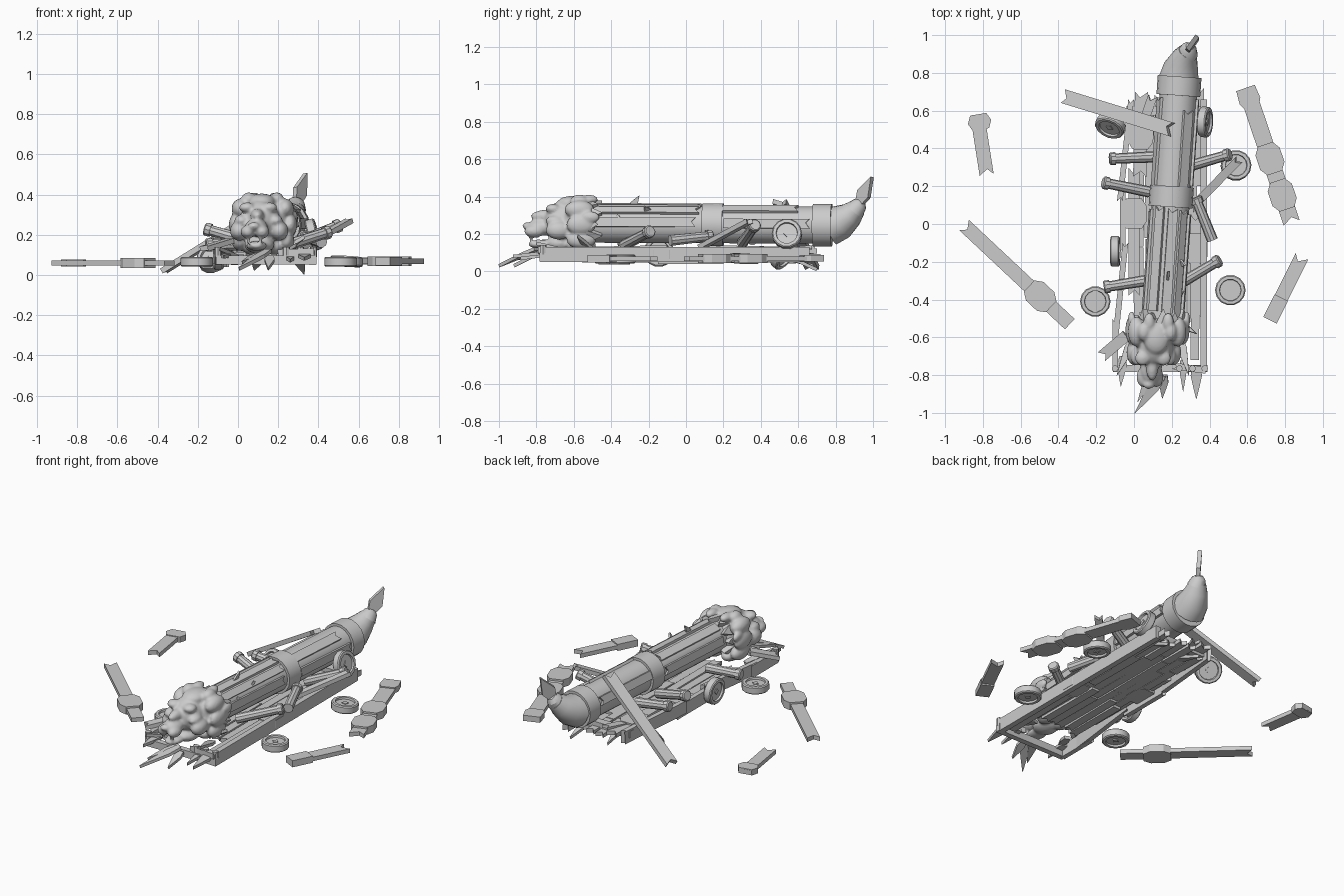
import bpy, bmesh, math, random
from mathutils import Vector as V, Matrix

if "Cube" in bpy.data.objects:
    bpy.data.objects.remove(bpy.data.objects["Cube"])
random.seed(4)
UP = V((0, 0, 1))


def finish(name, bm, smooth=False):
    bmesh.ops.recalc_face_normals(bm, faces=bm.faces)
    me = bpy.data.meshes.new(name)
    bm.to_mesh(me)
    bm.free()
    ob = bpy.data.objects.new(name, me)
    bpy.context.collection.objects.link(ob)
    if smooth:
        bpy.ops.object.select_all(action='DESELECT')
        ob.select_set(True)
        bpy.context.view_layer.objects.active = ob
        bpy.ops.object.shade_smooth_by_angle(angle=math.radians(32))
    return ob


def board(name, p, q, w, th, st=((0, 1), (1, 1)), notch=(0, 0), up=UP):
    """Plank from p to q; st = (fraction, width factor) stations, notch = V cut depth at each end."""
    p, q = V(p), V(q)
    d = q - p
    side = V(up).cross(d).normalized()
    n = d.cross(side).normalized()
    pts = [(t, s * w / 2) for t, s in st] + [(t, -s * w / 2) for t, s in reversed(st)]
    if notch[1]:
        pts.insert(len(st), (1 - notch[1] / d.length, w * .1))
    if notch[0]:
        pts.append((notch[0] / d.length, -w * .08))
    bm = bmesh.new()
    low, high = [[bm.verts.new(p + d * t + side * s + n * (k * th / 2)) for t, s in pts] for k in (-1, 1)]
    bm.faces.new(low)
    bm.faces.new(high)
    for i in range(len(pts)):
        j = (i + 1) % len(pts)
        bm.faces.new((low[i], low[j], high[j], high[i]))
    return finish(name, bm)


def shard(name, p, q, w, th=.015, up=UP):
    return board(name, p, q, w, th, ((0, .7), (.3, 1), (.65, .55), (1, .04)), up=up)


def tube(name, rings, n=16, smooth=True):
    """Skin circles given as (centre, radius); ring planes follow the path."""
    bm = bmesh.new()
    cs = [V(c) for c, r in rings]
    loops = []
    for i, (c, r) in enumerate(rings):
        d = cs[min(i + 1, len(cs) - 1)] - cs[max(i - 1, 0)]
        if d.length < 1e-6:
            d = cs[-1] - cs[0]
        m = d.to_track_quat('Z', 'Y').to_matrix()
        loops.append([bm.verts.new(cs[i] + m @ V((r * math.cos(a), r * math.sin(a), 0)))
                      for a in [2 * math.pi * k / n for k in range(n)]])
    for a, b in zip(loops, loops[1:]):
        for k in range(n):
            bm.faces.new((a[k], a[(k + 1) % n], b[(k + 1) % n], b[k]))
    bm.faces.new(loops[0])
    bm.faces.new(loops[-1])
    return finish(name, bm, smooth)


def lathe(name, p, axis, prof, n=16, smooth=True):
    """Straight turned part: prof = (distance along axis, radius)."""
    a = V(axis).normalized()
    bm = bmesh.new()
    m = a.to_track_quat('Z', 'Y').to_matrix()
    loops = [[bm.verts.new(V(p) + m @ V((r * math.cos(2 * math.pi * k / n), r * math.sin(2 * math.pi * k / n), h)))
              for k in range(n)] for h, r in prof]
    for x, y in zip(loops, loops[1:]):
        for k in range(n):
            bm.faces.new((x[k], x[(k + 1) % n], y[(k + 1) % n], y[k]))
    bm.faces.new(loops[0])
    bm.faces.new(loops[-1])
    return finish(name, bm, smooth)


def on_log(y, ang, r):
    return V((.187 + .07 * y + r * math.sin(ang), y, .25 - .004 * y + r * math.cos(ang)))


# ram log with metal bands
axis = on_log(1, 0, 0) - on_log(0, 0, 0)
lathe('ram_log', on_log(-.55, 0, 0), axis, [(0, .1), (1.32, .1)], 18)
for i, (a, b) in enumerate([(.09, .2), (.68, .78)]):
    lathe(f'log_band_{i}', on_log(a, 0, 0), axis, [(0, .102), (0, .116), (b - a, .116), (b - a, .102)], 18)
for i, (a, b, ang, w) in enumerate([(-.48, .08, .15, .05), (-.5, .07, .75, .045), (-.46, .09, -.55, .05),
                                    (.1, .6, .6, .055), (.2, .66, 1.5, .05), (-.48, .05, 1.45, .05),
                                    (.2, .67, -1.2, .05), (-.45, .08, -1.4, .05)]):
    up = V((math.sin(ang), 0, math.cos(ang)))
    board(f'log_strip_{i}', on_log(a, ang, .1), on_log(b, ang, .1), w, .022, notch=(.0, .02), up=up)
shard('log_splinter_1', on_log(-.29, .1, .09), on_log(-.25, .1, .155), .04, .012, (1, 0, 0))
shard('log_splinter_2', on_log(-.2, .8, .09), on_log(-.22, .8, .14), .04, .012, (1, 0, 0))

# upturned tail and blade
tube('tail_cone', [((.238, .77, .243), .105), ((.25, .83, .265), .093), ((.268, .88, .303), .07),
                   ((.285, .915, .34), .05)], 16)
tube('tail_collar', [((.283, .9, .325), .056), ((.29, .93, .36), .042), ((.295, .94, .375), .022)], 12)
board('tail_blade', (.29, .92, .35), (.335, .995, .505), .085, .025,
      ((0, .4), (.42, 1), (1, .04)), up=(.75, -.6, .1))

# beast head: overlapping lumps fused by a remesh
bm = bmesh.new()
lumps = [(0, -.58, .26, .125, .11, .13), (0, -.66, .27, .1, .1, .105), (0, -.77, .235, .058, .085, .045),
         (0, -.76, .145, .052, .085, .025), (0, -.85, .243, .03, .024, .02), (0, -.74, .295, .035, .09, .035),
         (0, -.6, .365, .07, .09, .04), (0, -.67, .15, .075, .08, .045)]
paired = [(.055, -.71, .335, .04, .04, .026), (.07, -.57, .375, .036, .05, .036), (.035, -.81, .215, .036, .055, .034),
          (.1, -.68, .22, .045, .07, .05), (.11, -.57, .33, .045, .08, .05), (.135, -.56, .25, .035, .08, .055),
          (.115, -.56, .17, .04, .08, .05), (.055, -.56, .14, .05, .08, .04), (.145, -.51, .29, .02, .05, .03),
          (.085, -.7, .27, .035, .05, .03), (.03, -.83, .176, .009, .009, .025), (.05, -.52, .385, .03, .05, .025)]
for x, y, z, rx, ry, rz in lumps + paired + [(-a[0],) + a[1:] for a in paired]:
    m = Matrix.Translation((x + .118 + (y + .6) * .16, y, z)) @ Matrix.Diagonal((rx, ry, rz, 1))
    bmesh.ops.create_icosphere(bm, subdivisions=3, radius=1, matrix=m)
head = finish('beast_head', bm)
rm = head.modifiers.new('fuse', 'REMESH')
rm.mode, rm.voxel_size, rm.use_smooth_shade = 'VOXEL', .009, True
sm = head.modifiers.new('soften', 'SMOOTH')
sm.iterations, sm.factor = 3, .5
for i in range(9):
    a = math.radians(-120 + i * 30)
    shard(f'mane_tip_{i}', on_log(-.56, a, .12), on_log(-.45 - .02 * (i % 2), a, .112), .07, .03,
          (math.sin(a), 0, math.cos(a)))

# cart frame
board('right_rail', (.37, -.78, .09), (.37, .66, .09), .035, .08, notch=(0, 0))
board('right_rail_cap', (.322, -.72, .085), (.325, -.2, .085), .045, .05)
board('right_rail_rear', (.345, .2, .075), (.35, .72, .075), .04, .035, notch=(0, .03))
for i, (p, q) in enumerate([((-.1, -.77, .09), (-.1, -.5, .09)), ((-.1, -.62, .09), (-.045, -.1, .1)),
                            ((-.075, .12, .1), (-.015, .66, .09)), ((-.06, -.15, .08), (-.06, .2, .08))]):
    board(f'left_rail_{i}', p, q, .03, .08, notch=(.02, .02))
board('front_crossbeam', (-.11, -.765, .075), (.39, -.765, .075), .035, .045)
board('front_crossbeam_chip', (.2, -.75, .11), (.38, -.775, .115), .035, .035, notch=(.03, 0))
board('rear_crossbeam', (-.04, .6, .1), (.37, .6, .1), .05, .04)
for x in (-.1, .24, .31, .375):
    lathe('frame_bolt', (x, -.765, .09), (0, 0, 1), [(0, .018), (.05, .018)], 8)

# staggered floor planks
for r in range(6):
    x = .025 + r * .057
    cuts = [-.56 + .1 * random.random(), -.15 + .25 * random.random(), .3 + .2 * random.random(),
            .6 + .1 * random.random()]
    for k in range(3):
        z = .068 + .014 * random.random()
        board('floor_plank', (x, cuts[k] + .006, z), (x + random.uniform(-.006, .006), cuts[k + 1], z),
              .052, .024, notch=(.02 * (k == 0), .025 * (k == 2)))

# wheels: (position, axle direction)
tire = [(-.012, .02), (-.012, .056), (-.024, .058), (-.024, .075), (-.018, .081), (.018, .081),
        (.024, .075), (.024, .058), (.012, .056), (.012, .02)]
for i, (p, a) in enumerate([((.375, .54, .2), (.96, -.05, .28)), ((.54, .31, .068), (.06, .05, 1)),
                            ((.51, -.35, .066), (0, 0, 1)), ((-.205, -.41, .066), (0, 0, 1)),
                            ((-.125, .52, .085), (-.35, -.75, .6)), ((-.1, -.145, .105), (1, 0, .05))]):
    lathe(f'wheel_{i}', p, a, tire, 14)
    lathe(f'wheel_hub_{i}', p, a, [(-.017, .02), (.017, .02)], 4, False)

# carrying pegs with end collars
for i, (p, q) in enumerate([((-.13, .345, .2), (.1, .355, .17)), ((-.165, .22, .23), (.08, .17, .16)),
                            ((.51, .37, .25), (.27, .3, .15)), ((.325, .14, .19), (.415, -.085, .165)),
                            ((.455, -.19, .215), (.22, -.33, .14)), ((-.16, -.335, .15), (.06, -.3, .15))]):
    d = V(q) - V(p)
    L = d.length
    lathe(f'peg_{i}', p, d, [(0, .028), (.006, .034), (.032, .034), (.032, .027), (L, .03)], 10)


# loose posts with thick octagonal knobs
def post(name, p, q, w, knobs=(), th=.026, notch=(.03, .03), kw=.135, kl=.16):
    board(name, p, q, w, th, notch=notch)
    p, q = V(p), V(q)
    d = q - p
    for t in knobs:
        h = d.normalized() * kl / 2
        board(name + '_knob', p + d * t - h, p + d * t + h, kw, th + .022,
              ((0, .6), (.25, 1), (.75, 1), (1, .6)))


post('loose_post_left', (-.9, -.005, .06), (-.34, -.53, .06), .075, (.72,), notch=(.03, 0))
post('loose_post_right', (.595, .715, .068), (.835, .005, .068), .09, (.52, .79))
board('loose_post_right_top', (.59, .72, .07), (.625, .62, .07), .115, .036, ((0, .9), (.7, 1), (1, .7)))
post('loose_board_left', (-.83, .58, .06), (-.78, .26, .06), .075, notch=(0, .03))
board('loose_board_left_end', (-.825, .58, .06), (-.81, .5, .06), .125, .036, ((0, .7), (.5, 1), (1, .7)))
post('loose_board_right', (.725, -.5, .068), (.89, -.17, .068), .075, notch=(0, .035))
board('loose_board_right_end', (.72, -.51, .068), (.78, -.39, .068), .08, .042)
post('fallen_post_left', (.0, -.38, .09), (0, .3, .09), .06, (.64,))
post('fallen_post_right', (.33, -.5, .09), (.33, .05, .09), .06, (.67,), kw=.12)
post('fallen_post_rear', (.03, .25, .11), (.04, .7, .11), .07, (.5,))

# leaning planks
board('leaning_plank_rear', (-.37, .675, .02), (.2, .5, .375), .075, .028, notch=(.025, .03))
board('leaning_plank_side', (.3, .08, .13), (.555, .34, .27), .045, .025, notch=(.02, .02))
board('leaning_plank_front', (-.17, -.7, .13), (-.04, -.59, .17), .06, .025, notch=(.025, 0))
board('rear_scrap', (.02, .45, .11), (.1, .68, .13), .05, .02, notch=(0, .03))

# splinters around the broken ends
for i, (p, q, w) in enumerate([((.15, -.8, .12), (.005, -1, .03), .06), ((.1, -.78, .1), (.02, -.94, .06), .05),
                               ((.16, -.8, .09), (.15, -.92, .03), .05), ((-.06, -.7, .1), (-.07, -.86, .09), .05),
                               ((.33, -.75, .1), (.33, -.925, .08), .06), ((.26, -.72, .09), (.26, -.885, .07), .04),
                               ((.0, -.6, .08), (-.09, -.8, .13), .05), ((.24, -.6, .1), (.29, -.8, .15), .05),
                               ((.2, -.5, .1), (.33, -.58, .19), .05), ((.3, .55, .08), (.33, .7, .01), .05),
                               ((.1, .5, .08), (.08, .68, .03), .05), ((.22, -.42, .2), (.26, -.36, .3), .04)]):
    shard(f'splinter_{i}', p, q, w, .018)
